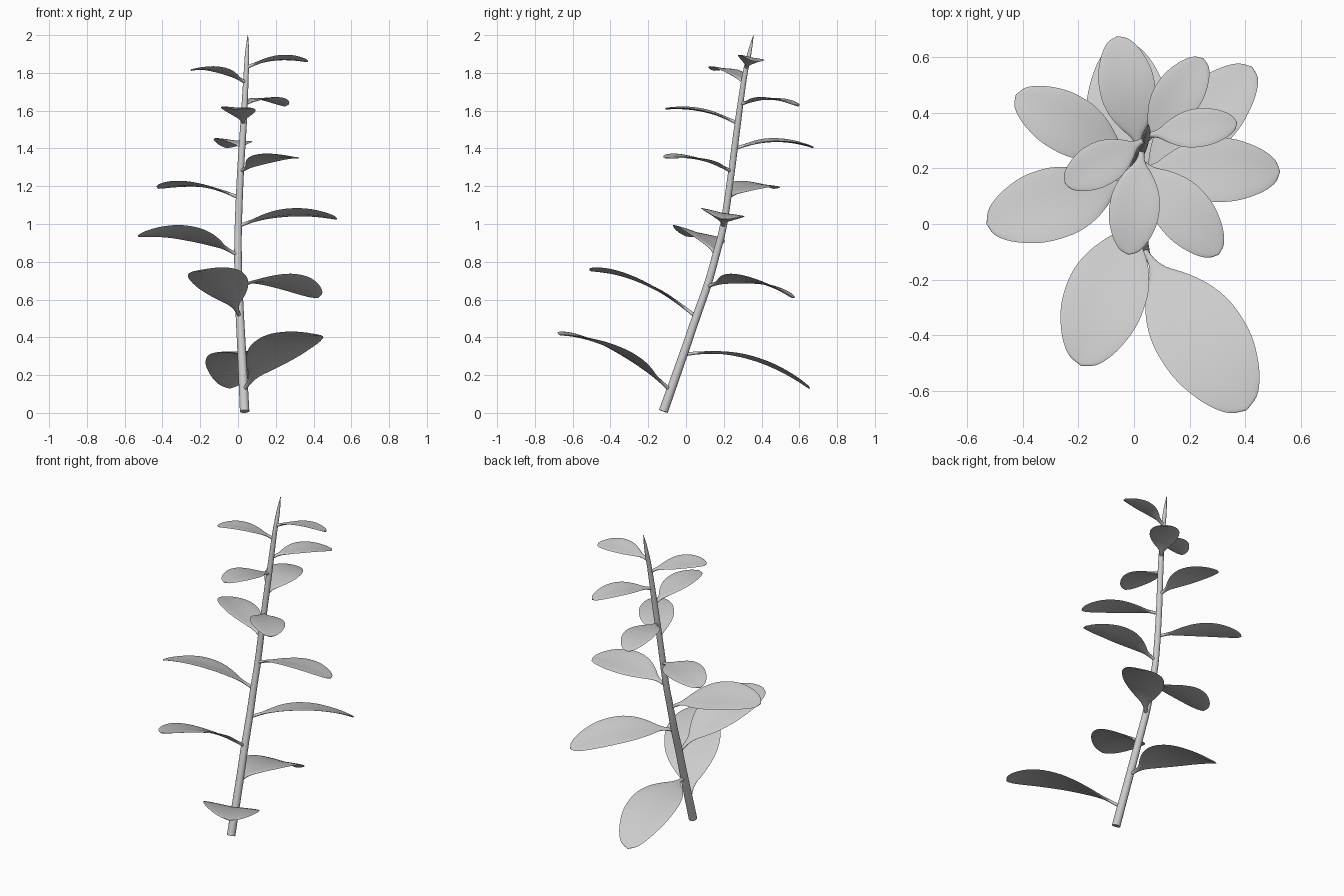
import bpy, math
from mathutils import Vector

if "Cube" in bpy.data.objects:
    bpy.data.objects.remove(bpy.data.objects["Cube"])


def spline(pts, n):
    """Smooth Catmull-Rom samples through a few points, n per span."""
    p = [Vector(q) for q in pts]
    p = [2 * p[0] - p[1]] + p + [2 * p[-1] - p[-2]]
    out = []
    for i in range(1, len(p) - 2):
        a, b, c, d = p[i - 1:i + 3]
        for k in range(n):
            t = k / n
            out.append(0.5 * (2 * b + (c - a) * t + (2 * a - 5 * b + 4 * c - d) * t ** 2
                              + (3 * b - a - 3 * c + d) * t ** 3))
    return out + [p[-2]]


def loft(name, rings):
    """Skin a list of equal rings into one closed smooth mesh."""
    n = len(rings[0])
    verts = [v for r in rings for v in r]
    faces = [(i * n + j, i * n + (j + 1) % n, (i + 1) * n + (j + 1) % n, (i + 1) * n + j)
             for i in range(len(rings) - 1) for j in range(n)]
    faces += [tuple(reversed(range(n))), tuple(range(len(verts) - n, len(verts)))]
    me = bpy.data.meshes.new(name)
    me.from_pydata(verts, [], faces)
    ob = bpy.data.objects.new(name, me)
    bpy.context.collection.objects.link(ob)
    bpy.ops.object.select_all(action='DESELECT')
    ob.select_set(True)
    bpy.context.view_layer.objects.active = ob
    bpy.ops.object.shade_smooth_by_angle(angle=math.radians(40))


def tangent(path, i):
    return (path[min(i + 1, len(path) - 1)] - path[max(i - 1, 0)]).normalized()


# Stem: leaning, tapering tube with a pointed tip (x, y, z, radius)
stem_pts = [(.035, -.12, .008, .025), (.02, -.01, .32, .023), (.01, .055, .51, .022),
            (.003, .115, .68, .021), (0, .16, .84, .02), (.002, .2, 1.0, .019),
            (.013, .24, 1.27, .018), (.03, .275, 1.54, .017), (.042, .308, 1.77, .014),
            (.048, .335, 1.9, .011), (.052, .357, 2.0, .0015)]
samples = spline(stem_pts, 5)
stem = [s.to_3d() for s in samples]
rings = []
for i, s in enumerate(samples):
    t = tangent(stem, i)
    u = Vector((0, 1, 0)).cross(t).normalized()
    v = t.cross(u)
    rings.append([stem[i] + s[3] * (u * math.cos(a) + v * math.sin(a))
                  for a in (math.tau * k / 14 for k in range(14))])
loft("stem", rings)

# Leaf outline: (position along leaf, relative half width)
outline = spline([(0, .0), (.08, .02), (.15, .14), (.22, .42), (.32, .74), (.45, .95),
                  (.58, 1), (.7, .95), (.82, .78), (.91, .57), (.97, .33), (1, .01)], 3)


def leaf(name, z, tip, half, arch):
    """Arched leaf: round stalk flattening into a slightly folded blade."""
    z -= .012
    i = min(range(len(stem)), key=lambda k: abs(stem[k].z - z))
    j = i + 1 if stem[i].z < z else i - 1
    base = stem[i].lerp(stem[j], (z - stem[i].z) / (stem[j].z - stem[i].z))
    up = tangent(stem, i)
    tip = Vector(tip)
    path = [base.lerp(tip, o.x) + Vector((0, 0, 4 * arch * o.x * (1 - o.x))) for o in outline]
    rings = []
    for k, o in enumerate(outline):
        t = tangent(path, k)
        side = up.cross(t).normalized()
        nor = t.cross(side)
        stalk = max(0, 1 - o.x / .3)
        w = max(o.y, 0) * half + .0095 * min(1, stalk * 2) + .0004
        th = min(.0045 + .0055 * stalk, w)
        fold = .07 * max(o.y, 0) * half
        rings.append([path[k] + side * w * math.cos(a)
                      + nor * (th * math.sin(a) + fold * abs(math.cos(a)))
                      for a in (math.tau * m / 16 for m in range(16))])
    loft(name, rings)


# Leaves, bottom to top: stem height, tip, half width, arch height
leaves = [
    (.13, (.405, -.67, .415), .165, .067),
    (.32, (-.045, .655, .13), .152, .073),
    (.52, (-.19, -.51, .755), .147, .055),
    (.68, (.425, .565, .61), .125, .06),
    (.845, (-.53, .0, .937), .133, .057),
    (1.0, (.525, .19, 1.027), .117, .045),
    (1.15, (-.425, .465, 1.19), .108, .038),
    (1.29, (.305, -.11, 1.35), .102, .03),
    (1.41, (-.06, .675, 1.405), .1, .037),
    (1.545, (-.02, -.11, 1.61), .09, .028),
    (1.645, (.25, .595, 1.625), .085, .033),
    (1.76, (-.248, .145, 1.815), .08, .031),
    (1.84, (.37, .365, 1.86), .07, .031),
]
for n, args in enumerate(leaves, 1):
    leaf(f"leaf_{n}", *args)
